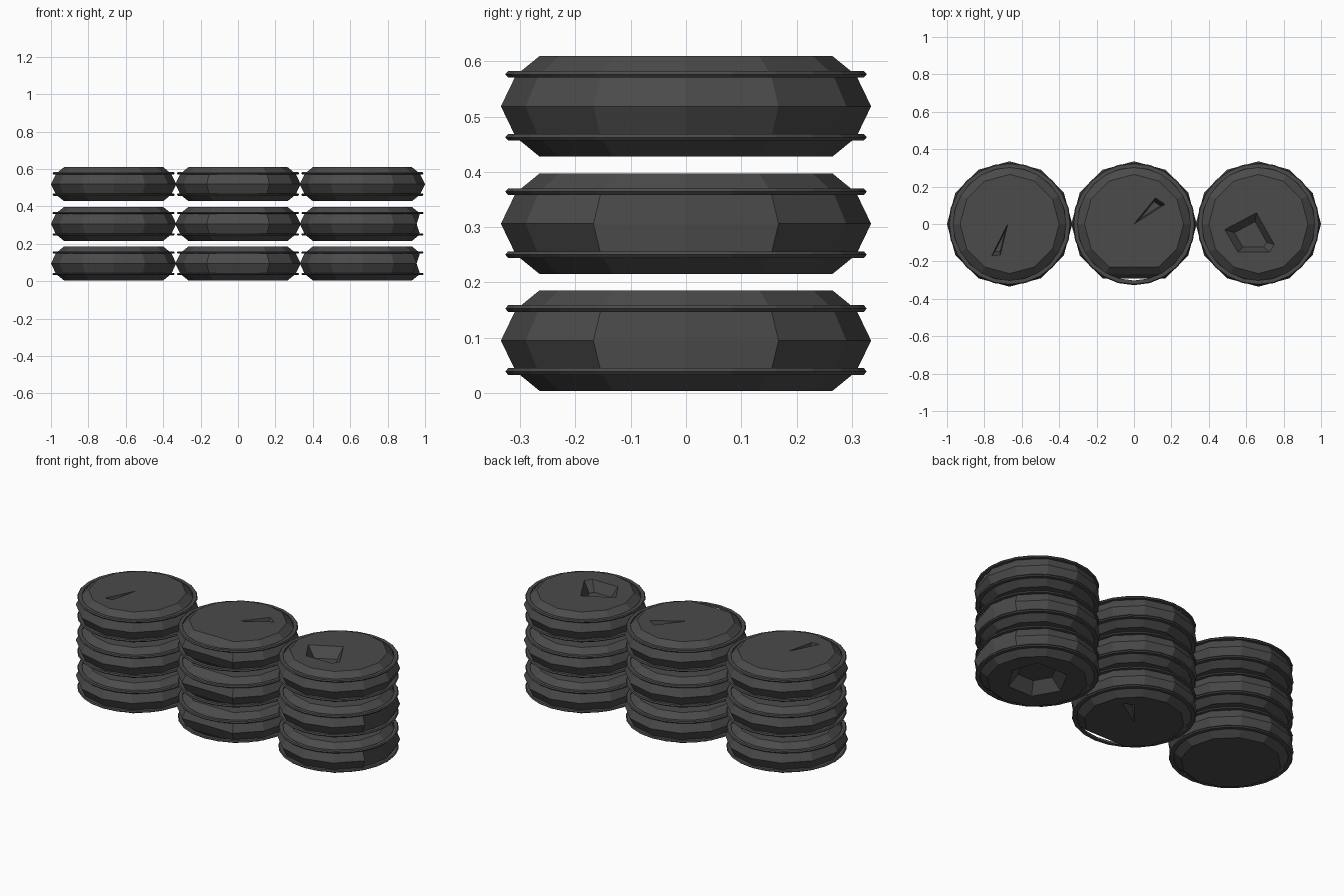
import bpy, bmesh
from math import sin, cos, pi

if "Cube" in bpy.data.objects:
    bpy.data.objects.remove(bpy.data.objects["Cube"])

rubber = bpy.data.materials.new("dark_rubber")
rubber.diffuse_color = (0.07, 0.07, 0.07, 1)
rubber.use_nodes = True
rubber.node_tree.nodes["Principled BSDF"].inputs["Base Color"].default_value = rubber.diffuse_color

SIDES = 12
CHORD = cos(pi / 6)          # pulls a corner back onto the line between its neighbours
PROFILE = [(0.265, -0.091), (0.308, -0.056), (0.335, 0.0), (0.308, 0.056), (0.265, 0.091)]
STACK_X = [-0.665, 0.0, 0.665]
ROW_Z = [0.0945, 0.306, 0.5185]

# Openings in the side walls, relative to each tyre's centre
WEDGE_LEFT = [(-0.01, 0.0), (-0.095, -0.17), (-0.05, -0.165)]
WEDGE_MID = [(0.0, 0.0), (0.165, 0.105), (0.115, 0.14)]
HUB = [(-0.18, -0.03), (-0.01, 0.06), (0.085, -0.11), (0.06, -0.15), (-0.11, -0.15)]
HUB_LOW = [(-0.16, 0.0), (-0.08, 0.15), (0.12, 0.15), (0.17, 0.0), (0.08, -0.14), (-0.08, -0.14)]
TOP_HOLES = [WEDGE_LEFT, WEDGE_MID, HUB]
LOW_HOLES = [None, WEDGE_MID, HUB_LOW]


def loop_edges(bm, verts):
    edges = []
    for i, v in enumerate(verts):
        w = verts[(i + 1) % len(verts)]
        edges.append(bm.edges.get((v, w)) or bm.edges.new((v, w)))
    return edges


def bridge(bm, a, b):
    n = len(a)
    for i in range(n):
        j = (i + 1) % n
        bm.faces.new((a[i], a[j], b[j], b[i]))


def cap(bm, ring, hole, z, depth):
    """Close a side wall, leaving a tapered recess where there is an opening."""
    if not hole:
        bm.faces.new(ring)
        return
    cx = sum(p[0] for p in hole) / len(hole)
    cy = sum(p[1] for p in hole) / len(hole)
    rim = [bm.verts.new((x, y, z)) for x, y in hole]
    floor = [bm.verts.new((cx + (x - cx) * 0.65, cy + (y - cy) * 0.65, z - depth))
             for x, y in hole]
    edges = loop_edges(bm, ring) + loop_edges(bm, rim)
    bmesh.ops.triangle_fill(bm, use_beauty=True, use_dissolve=False, edges=edges)
    bridge(bm, rim, floor)
    bm.faces.new(floor)


def finish(bm, name, loc):
    bmesh.ops.recalc_face_normals(bm, faces=bm.faces[:])
    mesh = bpy.data.meshes.new(name)
    bm.to_mesh(mesh)
    bm.free()
    mesh.materials.append(rubber)
    ob = bpy.data.objects.new(name, mesh)
    ob.location = loc
    bpy.context.collection.objects.link(ob)


def tyre(name, stack, row):
    """Faceted carcass with a bulging tread and closed side walls."""
    bm = bmesh.new()
    rings = []
    for level, (r, z) in enumerate(PROFILE):
        ring = []
        for i in range(SIDES):
            flat = (stack == 1 and i == 9) or (stack == 2 and i == 0 and level == 2 and row < 2)
            k = r * (CHORD if flat else 1)
            ring.append(bm.verts.new((k * cos(2 * pi * i / SIDES), k * sin(2 * pi * i / SIDES), z)))
        rings.append(ring)
    for a, b in zip(rings, rings[1:]):
        bridge(bm, a, b)
    cap(bm, rings[0], LOW_HOLES[stack], PROFILE[0][1], -0.06)
    cap(bm, rings[-1], TOP_HOLES[stack], PROFILE[-1][1], 0.06)
    finish(bm, name, (STACK_X[stack], 0, ROW_Z[row]))


def rib(name, loc):
    """Thin shoulder band standing slightly off the carcass."""
    bm = bmesh.new()
    n = 24
    section = [(0.302, -0.006), (0.322, -0.006), (0.327, 0), (0.322, 0.006), (0.302, 0.006)]
    rings = [[bm.verts.new((r * cos(2 * pi * i / n), r * sin(2 * pi * i / n), z))
              for i in range(n)] for r, z in section]
    for k in range(len(rings)):
        bridge(bm, rings[k], rings[(k + 1) % len(rings)])
    finish(bm, name, loc)


for s, x in enumerate(STACK_X):
    for r, z in enumerate(ROW_Z):
        tyre(f"tyre_{s}_{r}", s, r)
        for label, dz in (("lower", -0.056), ("upper", 0.058)):
            rib(f"{label}_rib_{s}_{r}", (x, 0, z + dz))
